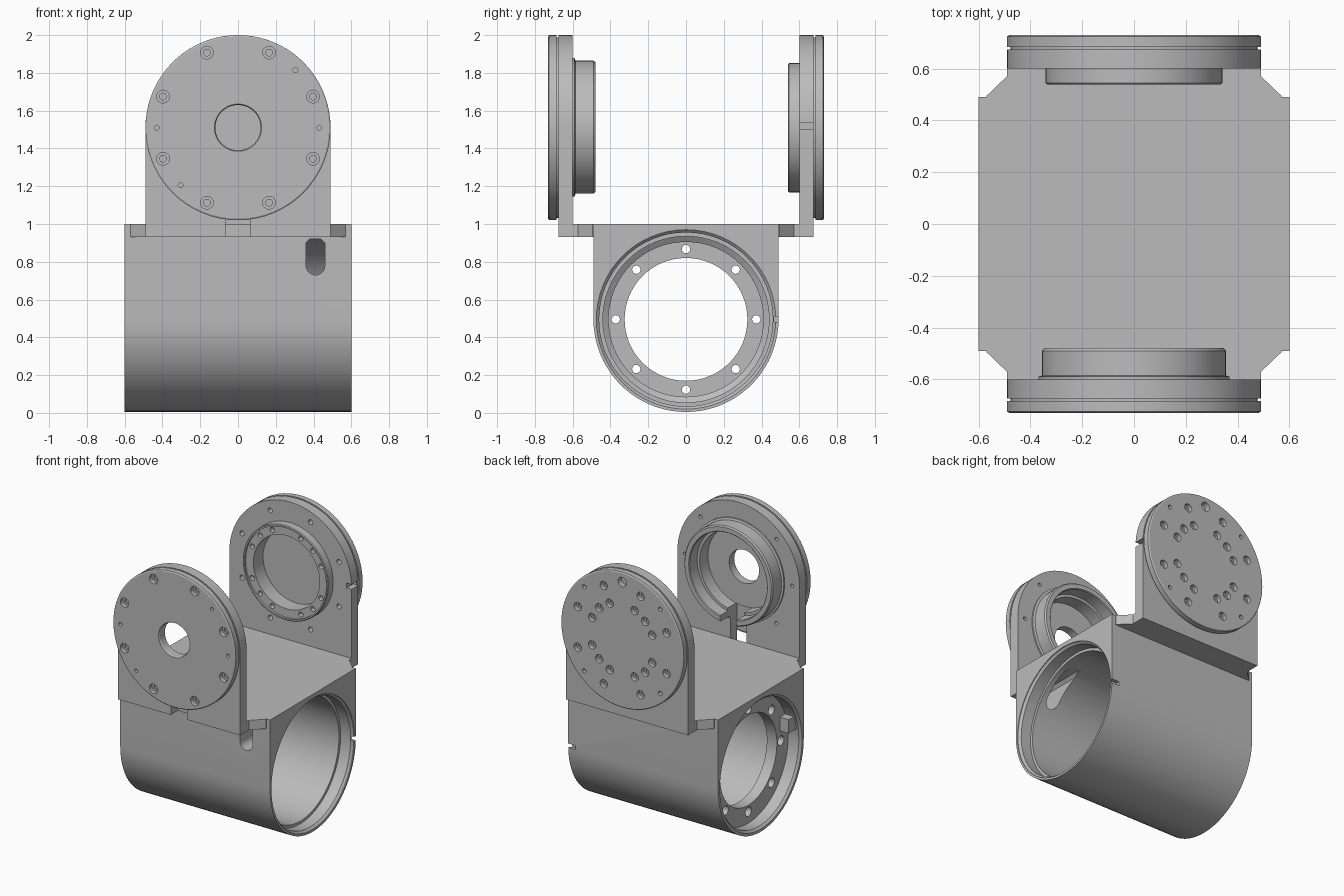
import bpy, bmesh, math
from math import cos, sin, pi, radians

if "Cube" in bpy.data.objects:
    bpy.data.objects.remove(bpy.data.objects["Cube"])

GREY = (0.5, 0.5, 0.5, 1)
mat = bpy.data.materials.new("light_grey_metal")
mat.use_nodes = True
mat.diffuse_color = GREY
bsdf = mat.node_tree.nodes["Principled BSDF"]
bsdf.inputs["Base Color"].default_value = GREY
bsdf.inputs["Roughness"].default_value = 0.6

HUB = 1.51      # height of the fork axis
BORE = 0.495    # height of the barrel axis
R = 0.49        # outer radius of the rounded parts


def lathe(bm, profile, axis, centre, n=64, tube=False):
    """Spin (radius, position along axis) points around the x or y axis."""
    rings = []
    for r, h in profile:
        ring = []
        for i in range(n):
            a = 2 * pi * i / n
            u, w = r * cos(a), centre[1] + r * sin(a)
            co = (h, centre[0] + u, w) if axis == "x" else (centre[0] + u, h, w)
            ring.append(bm.verts.new(co))
        rings.append(ring)
    pairs = list(zip(rings, rings[1:]))
    if tube:
        pairs.append((rings[-1], rings[0]))
    else:
        bm.faces.new(rings[0])
        bm.faces.new(rings[-1])
    for a, b in pairs:
        for i in range(n):
            j = (i + 1) % n
            bm.faces.new((a[i], a[j], b[j], b[i]))


def prism(bm, outline, axis, lo, hi):
    """Extrude a 2D outline along the x, y or z axis."""
    put = {"x": lambda u, v, h: (h, u, v),
           "y": lambda u, v, h: (u, h, v),
           "z": lambda u, v, h: (u, v, h)}[axis]
    a = [bm.verts.new(put(u, v, lo)) for u, v in outline]
    b = [bm.verts.new(put(u, v, hi)) for u, v in outline]
    bm.faces.new(a)
    bm.faces.new(b)
    for i in range(len(a)):
        j = (i + 1) % len(a)
        bm.faces.new((a[i], a[j], b[j], b[i]))


def box(bm, x, y, z):
    prism(bm, [(x[0], z[0]), (x[1], z[0]), (x[1], z[1]), (x[0], z[1])], "y", *y)


def make(name, build):
    bm = bmesh.new()
    build(bm)
    bmesh.ops.recalc_face_normals(bm, faces=bm.faces)
    me = bpy.data.meshes.new(name)
    bm.to_mesh(me)
    bm.free()
    ob = bpy.data.objects.new(name, me)
    me.materials.append(mat)
    bpy.context.collection.objects.link(ob)
    return ob


def activate(ob):
    bpy.ops.object.select_all(action="DESELECT")
    ob.select_set(True)
    bpy.context.view_layer.objects.active = ob


def part(name, build, *cuts):
    ob = make(name, build)
    activate(ob)
    for cut in cuts:
        cutter = make("cutter", cut)
        mod = ob.modifiers.new("cut", "BOOLEAN")
        mod.operation, mod.solver, mod.object = "DIFFERENCE", "EXACT", cutter
        bpy.ops.object.modifier_apply(modifier=mod.name)
        bpy.data.objects.remove(cutter)
    activate(ob)
    bpy.ops.object.shade_smooth_by_angle(angle=radians(30))
    return ob


def holes(bm, angles, radius, profile, axis="y", centre=(0, HUB), n=16):
    for a in angles:
        c = (centre[0] + radius * cos(radians(a)), centre[1] + radius * sin(radians(a)))
        lathe(bm, profile, axis, c, n)


def arch(top_down, centre_h, end_h, n=40):
    """Half disc joined to a straight-sided block."""
    s = -1 if top_down else 1
    pts = [(R * cos(pi * i / n), centre_h + s * R * sin(pi * i / n)) for i in range(n + 1)]
    return pts + [(-R, end_h), (R, end_h)]


EIGHT = [22.5 + 45 * i for i in range(8)]
TWELVE = [q + a for q in (0, 90, 180, 270) for a in (22.5, 45, 67.5)]


# Barrel: U-shaped body with stepped bore, slot and drilled inner flange
def barrel_bore(bm):
    lathe(bm, [(0.475, 0.62), (0.475, 0.595), (0.46, 0.58), (0.46, 0.5), (0.44, 0.5),
               (0.44, -0.38), (0.41, -0.4), (0.41, -0.42), (0.325, -0.42), (0.325, -0.5),
               (0.455, -0.5), (0.455, -0.585), (0.47, -0.6), (0.47, -0.62)],
          "x", (0, BORE))


def barrel_slot(bm):
    r = 0.05
    arc = [(0.41 + r * cos(pi * i / 12), 0.78 - r * sin(pi * i / 12)) for i in range(13)]
    prism(bm, arc + [(0.36, 0.9), (0.38, 0.92), (0.44, 0.92), (0.46, 0.9)], "y", -0.6, -0.02)


def barrel_holes(bm):
    holes(bm, [45 * i for i in range(8)], 0.372,
          [(0.022, -0.36), (0.022, -0.46), (0.034, -0.46), (0.034, -0.54)], "x", (0, BORE))
    box(bm, (0.54, 0.62), (0.465, 0.52), (0.48, 0.51))


part("barrel", lambda bm: prism(bm, arch(True, BORE, 1.0), "x", -0.6, 0.6),
     barrel_bore, barrel_slot, barrel_holes)
part("bore_key", lambda bm: box(bm, (-0.57, -0.49), (-0.45, -0.36), (0.57, 0.67)))

# Ledges that carry the two fork plates
for name, s in (("front_ledge", -1), ("back_ledge", 1)):
    half = [(0.57, 0.48), (0.57, 0.495), (0.49, 0.572), (0.49, 0.6)]
    shape = [(x, s * y) for x, y in half] + [(-x, s * y) for x, y in reversed(half)]
    cuts = []
    if s < 0:
        cuts = [lambda bm: box(bm, (-0.065, 0.065), (-0.7, -0.595), (0.9, 0.94))]
    part(name, lambda bm: prism(bm, shape, "z", 0.93, 1.0), *cuts)

# Front fork plate with its cable slot
def cable_slot(bm):
    box(bm, (-0.065, 0.065), (-0.72, -0.4), (0.9, 1.27))


def plate_bore(y0, y1, r):
    return lambda bm: lathe(bm, [(r, y0), (r, y1)], "y", (0, HUB))


part("front_plate", lambda bm: prism(bm, arch(False, HUB, 0.93), "y", -0.675, -0.6),
     plate_bore(-0.7, -0.55, 0.29), cable_slot,
     lambda bm: holes(bm, [0, 45, 135, 180, 225, 315], 0.43, [(0.013, -0.63), (0.013, -0.58)]))

# Front bearing cup
part("front_cup", lambda bm: lathe(
    bm, [(0.37, -0.6), (0.37, -0.59), (0.355, -0.585), (0.355, -0.49), (0.347, -0.48),
         (0.315, -0.48), (0.31, -0.485), (0.31, -0.57), (0.29, -0.57), (0.29, -0.6)],
    "y", (0, HUB), tube=True), cable_slot)

# Front cover disc with centre hole and counterbored screws
part("front_disc", lambda bm: lathe(
    bm, [(0.125, -0.73), (0.482, -0.73), (R, -0.725), (R, -0.685), (0.478, -0.685),
         (0.478, -0.675), (0.29, -0.675), (0.29, -0.665), (0.12, -0.665), (0.12, -0.722)],
    "y", (0, HUB), tube=True),
    lambda bm: holes(bm, EIGHT, 0.43, [(0.034, -0.75), (0.034, -0.70), (0.018, -0.70), (0.018, -0.69)]),
    lambda bm: holes(bm, [0, 45, 180, 225], 0.43, [(0.013, -0.75), (0.013, -0.70)]))

# Back fork plate
part("back_plate", lambda bm: prism(bm, arch(False, HUB, 0.93), "y", 0.6, 0.675),
     plate_bore(0.55, 0.7, 0.265),
     lambda bm: box(bm, (0.45, 0.55), (0.59, 0.69), (1.5, 1.535)),
     lambda bm: holes(bm, EIGHT, 0.42, [(0.018, 0.58), (0.018, 0.64)]))

# Back bearing ring with a recessed, drilled ledge
part("back_ring", lambda bm: lathe(
    bm, [(0.342, 0.6), (0.342, 0.545), (0.337, 0.54), (0.327, 0.54), (0.327, 0.555),
         (0.265, 0.555), (0.265, 0.6)], "y", (0, HUB), tube=True),
    lambda bm: holes(bm, TWELVE, 0.298, [(0.018, 0.53), (0.018, 0.59)]))

# Back output disc with its bolt pattern
part("back_disc", lambda bm: lathe(
    bm, [(0.265, 0.665), (0.265, 0.675), (0.478, 0.675), (0.478, 0.685),
         (R, 0.685), (R, 0.725), (0.482, 0.73)], "y", (0, HUB)),
    lambda bm: holes(bm, EIGHT, 0.385, [(0.03, 0.75), (0.03, 0.70), (0.016, 0.70), (0.016, 0.69)]),
    lambda bm: holes(bm, TWELVE, 0.26, [(0.03, 0.75), (0.03, 0.70), (0.016, 0.70), (0.016, 0.69)]),
    lambda bm: holes(bm, [90], 0.42, [(0.034, 0.75), (0.034, 0.69)]),
    lambda bm: holes(bm, [45, 135, 225, 315], 0.43, [(0.015, 0.75), (0.015, 0.70)]))
